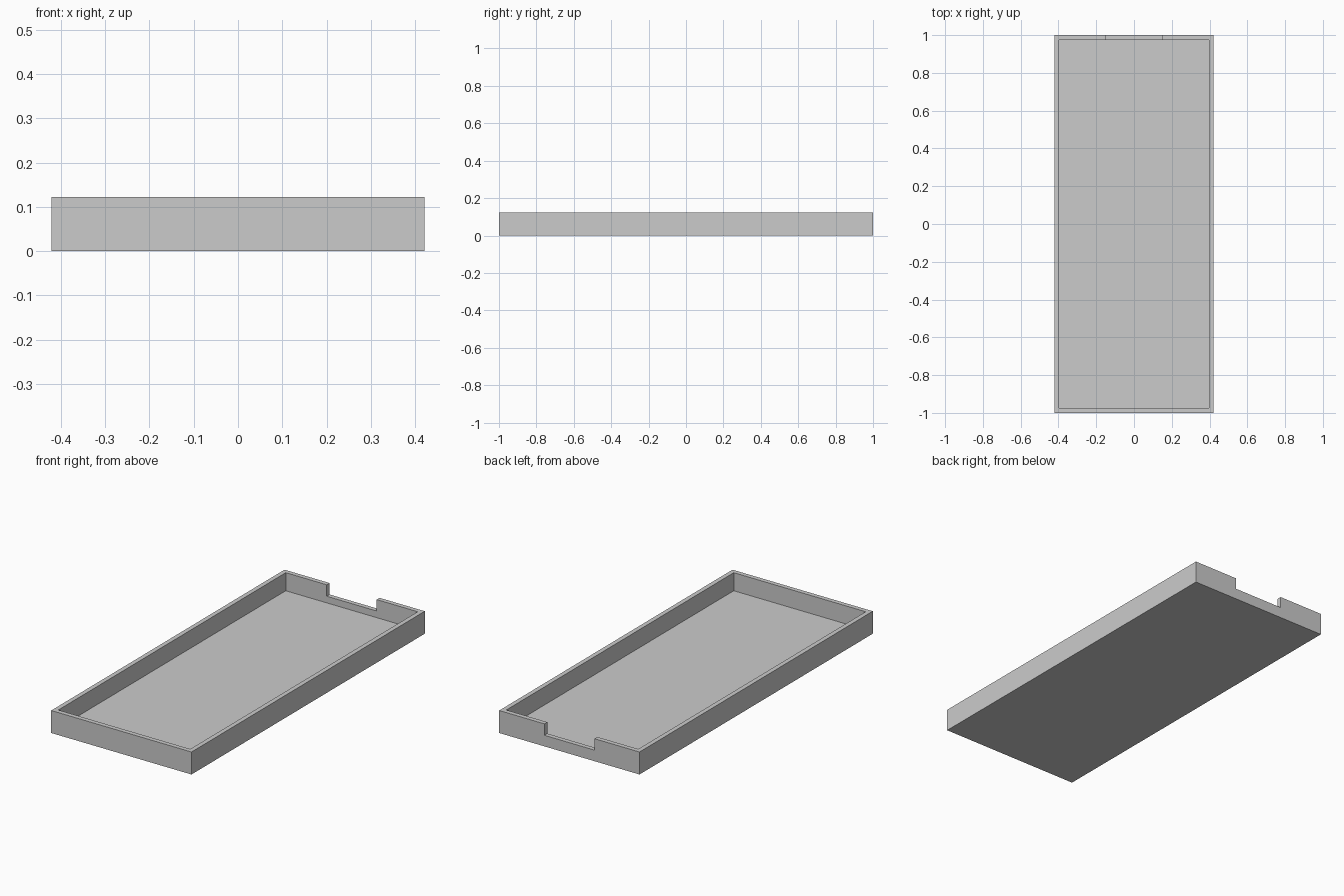
import bpy
import bmesh
from mathutils import Matrix

cube = bpy.data.objects.get("Cube")
if cube:
    bpy.data.objects.remove(cube, do_unlink=True)

WIDTH, LENGTH, HEIGHT = 0.842, 2.0, 0.122
WALL, FLOOR = 0.025, 0.024
NOTCH_WIDTH, SILL = 0.3, 0.06

grey = bpy.data.materials.new("light_grey")
grey.use_nodes = True
colour = (0.6, 0.6, 0.6, 1)
grey.diffuse_color = colour
grey.node_tree.nodes["Principled BSDF"].inputs["Base Color"].default_value = colour


def box(name, size, centre):
    mesh = bpy.data.meshes.new(name)
    bm = bmesh.new()
    bmesh.ops.create_cube(bm, size=1, matrix=Matrix.Translation(centre) @ Matrix.Diagonal((*size, 1)))
    bm.to_mesh(mesh)
    bm.free()
    mesh.materials.append(grey)
    obj = bpy.data.objects.new(name, mesh)
    bpy.context.collection.objects.link(obj)
    return obj


def cut(target, cutter):
    cutter.hide_render = True
    cutter.hide_set(True)
    cutter.display_type = 'WIRE'
    mod = target.modifiers.new(cutter.name, 'BOOLEAN')
    mod.operation = 'DIFFERENCE'
    mod.solver = 'EXACT'
    mod.object = cutter
    # Apply the cut, then discard the cutter
    bpy.context.view_layer.objects.active = target
    bpy.ops.object.modifier_apply(modifier=mod.name)
    bpy.data.objects.remove(cutter, do_unlink=True)


# Solid tray body
tray = box("tray", (WIDTH, LENGTH, HEIGHT), (0, 0, HEIGHT / 2))

# Hollow interior, open at the top
cut(tray, box("interior_cutter", (WIDTH - 2 * WALL, LENGTH - 2 * WALL, HEIGHT),
              (0, 0, FLOOR + HEIGHT / 2)))

# Notch in the back wall
cut(tray, box("notch_cutter", (NOTCH_WIDTH, WALL * 3, HEIGHT),
              (0, LENGTH / 2, SILL + HEIGHT / 2)))
